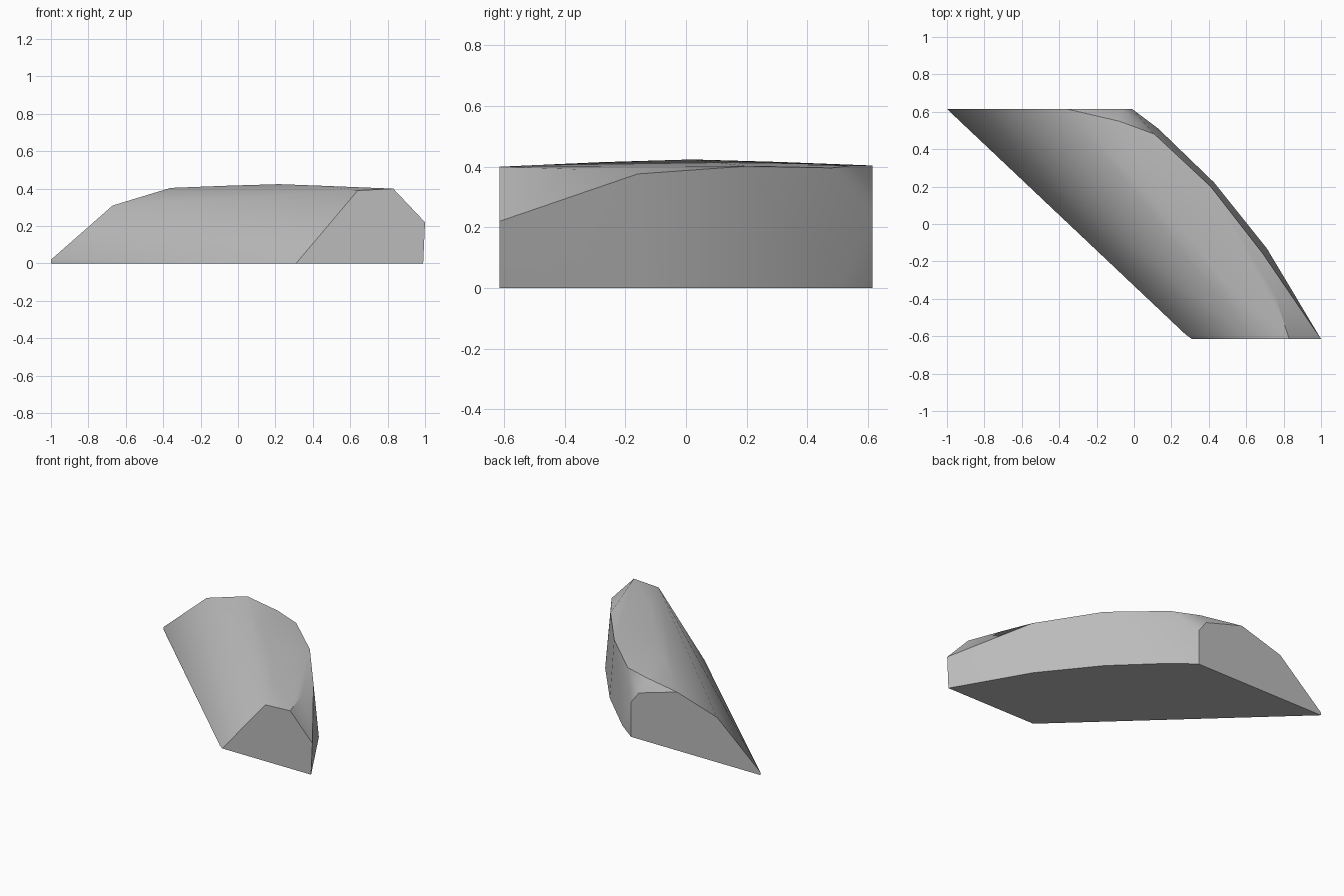
import bpy, bmesh, math
from mathutils import Vector

if "Cube" in bpy.data.objects:
    bpy.data.objects.remove(bpy.data.objects["Cube"], do_unlink=True)

END = 0.615

# End faces as (x, z) outlines
front_end = [(0.31, 0), (0.64, 0.39), (0.83, 0.4), (1, 0.22), (0.99, 0)]
back_end = [(-1, 0), (-1, 0.02), (-0.67, 0.31), (-0.36, 0.404),
            (-0.07, 0.32), (-0.01, 0.24), (-0.01, 0)]

# Curved foot of the outer wall and the rim above it
wall_foot = [(0.13, 0.51, 0), (0.43, 0.22, 0), (0.71, -0.13, 0)]
wall_rim = [(-0.08, 0.55, 0.404), (0.11, 0.48, 0.396), (0.41, 0.2, 0.402),
            (0.69, -0.16, 0.376), (0.75, -0.37, 0.392)]
# Gentle crown of the top and the clipped corner of the inner foot
crown = [(-0.05, 0.3, 0.416), (0.22, 0.02, 0.424), (0.46, -0.28, 0.415)]
foot_corner = [(0.275, -0.59, 0)]

points = [(x, -END, z) for x, z in front_end]
points += [(x, END, z) for x, z in back_end]
points += wall_foot + wall_rim + crown + foot_corner

# Rock slab as the convex skin of its corners
bm = bmesh.new()
for p in points:
    bm.verts.new(p)
hull = bmesh.ops.convex_hull(bm, input=bm.verts)
loose = [v for v in bm.verts if not v.link_faces]
bmesh.ops.delete(bm, geom=loose, context='VERTS')
bmesh.ops.dissolve_limit(bm, angle_limit=math.radians(0.5),
                         verts=bm.verts, edges=bm.edges)
bmesh.ops.recalc_face_normals(bm, faces=bm.faces)

# Smooth skin, with sharp rims except along the rounded inner shoulder
for f in bm.faces:
    f.smooth = True
for e in bm.edges:
    mid = (e.verts[0].co + e.verts[1].co) / 2
    shoulder = abs(mid.y) < 0.35 and mid.x + mid.y < 0.22 and mid.z > 0.2
    e.smooth = shoulder or e.calc_face_angle(0) < math.radians(32)

mesh = bpy.data.meshes.new("curved_slab")
bm.to_mesh(mesh)
bm.free()
slab = bpy.data.objects.new("curved_slab", mesh)
bpy.context.collection.objects.link(slab)

grey = bpy.data.materials.new("stone_grey")
grey.use_nodes = True
colour = (0.5, 0.5, 0.5, 1)
grey.diffuse_color = colour
grey.node_tree.nodes["Principled BSDF"].inputs["Base Color"].default_value = colour
mesh.materials.append(grey)
